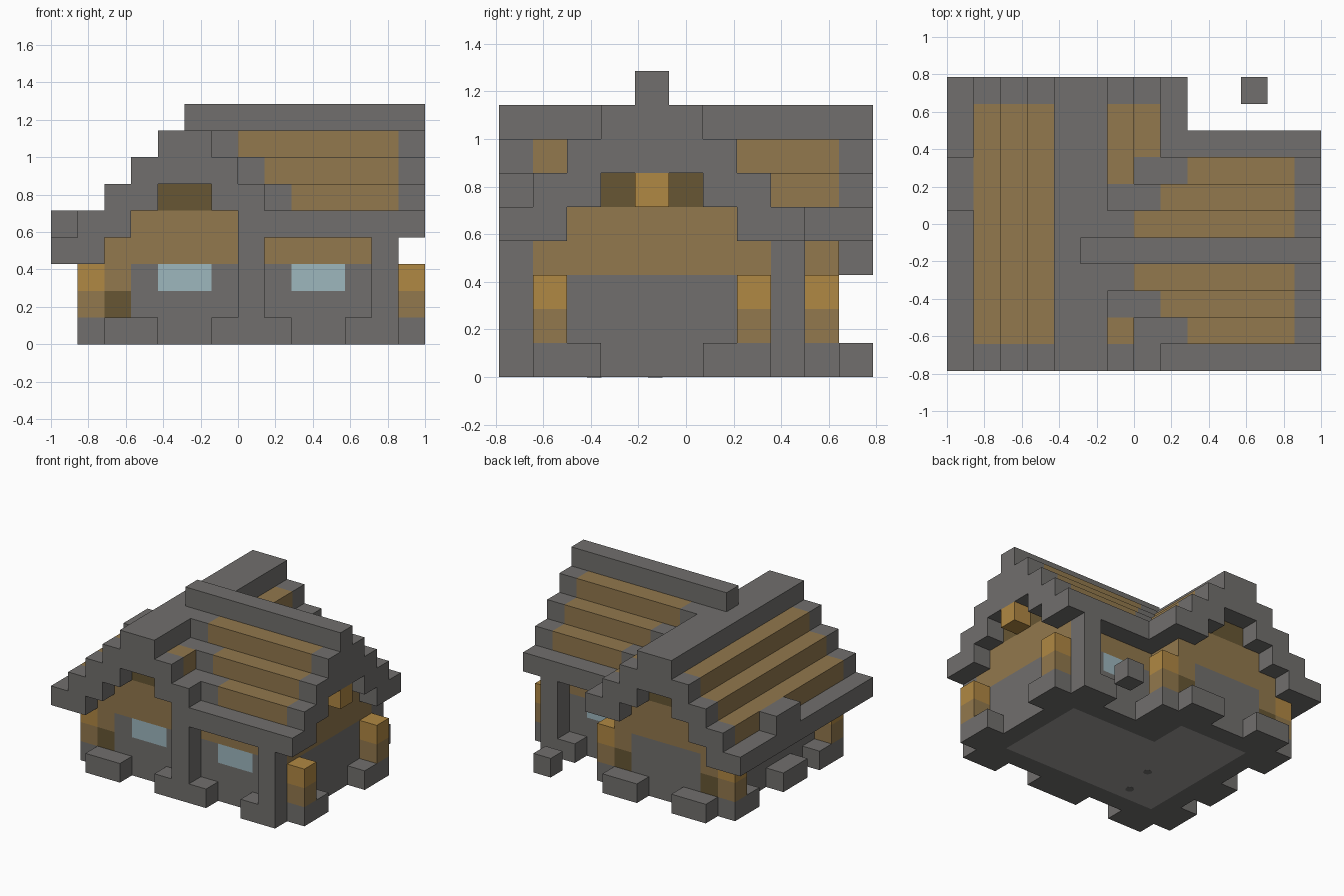
import bpy, bmesh
from mathutils import Vector

if "Cube" in bpy.data.objects:
    bpy.data.objects.remove(bpy.data.objects["Cube"])

U = 1 / 7                              # side of one block
ORIGIN = Vector((-7 * U, -5.5 * U, 0))


def material(name, *rgb):
    lin = [((c / 255 + 0.055) / 1.055) ** 2.4 for c in rgb] + [1]
    m = bpy.data.materials.new(name)
    m.use_nodes = True
    m.diffuse_color = lin
    m.node_tree.nodes["Principled BSDF"].inputs["Base Color"].default_value = lin
    return m


MATS = {
    "stone": material("stone_grey", 113, 111, 109),
    "wood": material("wood_brown", 146, 120, 77),
    "dark": material("dark_wood", 103, 86, 51),
    "gold": material("golden_wood", 176, 136, 67),
    "glass": material("window_blue", 157, 183, 190),
    "floor": material("floor_grey", 160, 158, 156),
}
NAMES = list(MATS)
cells = {}


def fill(part, colour, xs, ys, zs):
    """Fill a block range; each axis is one index or an inclusive pair."""
    spans = [range(a[0], a[1] + 1) if isinstance(a, tuple) else (a,) for a in (xs, ys, zs)]
    for i in spans[0]:
        for j in spans[1]:
            for k in spans[2]:
                cells[i, j, k] = (part, colour)


# Two crossing wings: stone below, wood above, narrowing into the gables
for k in range(6):
    inset = max(0, k - 3)
    colour = "stone" if k < 3 else "wood"
    fill("walls", colour, (2 + inset, 7 - inset), (1, 9), k)
    fill("walls", colour, (7, 12), (1 + inset, 7 - inset), k)

# Ground floor seen from below
fill("floor", "floor", (3, 6), (2, 8), 0)
fill("floor", "floor", (3, 11), (2, 6), 0)

# Timber corners and gable peaks
for i, j in ((2, 1), (2, 9), (7, 9)):
    fill("walls", "dark", i, j, 1)
    fill("walls", "wood", i, j, 2)
for j in (1, 9):
    fill("walls", "dark", (4, 5), j, 5)
fill("walls", "dark", 12, (3, 5), 5)

# Windows
fill("windows", "glass", (4, 5), 1, 2)
for j in (1, 7):
    fill("windows", "glass", (9, 10), j, 2)

# Roof of the long wing, running front to back
for i, top in enumerate((3, 4, 5, 6, 7, 7, 6, 5, 4)):
    low = 3 if i < 2 else max(4, top - 1)
    fill("main_roof", "stone", i, (0, 10), (low, top))
    if 1 <= i <= 3:
        fill("main_roof", "wood", i, (1, 9), top)
fill("main_roof", "wood", 6, 1, 6)
fill("main_roof", "wood", 6, (7, 9), 6)
fill("main_roof", "wood", 7, (8, 9), 5)
fill("eave_block", "stone", 0, (6, 7), 4)

# Roof of the side wing, with stone valley, verge and ridge
for j in range(9):
    top = 8 - abs(j - 4)
    fill("side_roof", "stone", (13 - top, 13), j, (max(4, top - 1), top))
    if j not in (0, 4, 8):
        fill("side_roof", "wood", (14 - top, 12), j, top)
fill("side_roof", "stone", (7, 13), 4, 6)
fill("ridge_beam", "gold", (12, 13), 4, 5)

# Corner posts with golden caps
for i, j in ((13, 1), (13, 7), (1, 1), (1, 9), (8, 9)):
    fill("corner_posts", "wood", i, j, 1)
    fill("corner_posts", "gold", i, j, 2)

# Foundation stones around the base
for xs, ys in (((2, 3), 0), ((6, 8), 0), ((11, 12), 0),
               ((2, 3), 10), ((6, 7), 10), ((11, 12), 8),
               (13, (1, 2)), (13, (6, 7)),
               (1, (1, 2)), (1, (4, 5)), (1, (8, 9)), (8, (8, 9))):
    fill("foundation_stones", "stone", xs, ys, 0)
fill("loose_stone", "stone", 11, 10, 0)

# Stone pillars carrying the eaves
for i, j in ((7, 0), (12, 0), (12, 8)):
    fill("pillars", "stone", i, j, (0, 3))


def build(part):
    """Turn a part's exposed block sides into one clean flat-faced mesh."""
    bm = bmesh.new()
    for cell, (owner, colour) in cells.items():
        if owner != part:
            continue
        for axis in range(3):
            for side in (0, 1):
                near = list(cell)
                near[axis] += 2 * side - 1
                if tuple(near) in cells:
                    continue
                loop = []
                for a, b in ((0, 0), (1, 0), (1, 1), (0, 1)):
                    p = Vector(cell)
                    p[axis] += side
                    p[(axis + 1) % 3] += a
                    p[(axis + 2) % 3] += b
                    loop.append(bm.verts.new(ORIGIN + p * U))
                face = bm.faces.new(loop if side else loop[::-1])
                face.material_index = NAMES.index(colour)
    bmesh.ops.remove_doubles(bm, verts=bm.verts, dist=0.001)
    bmesh.ops.dissolve_limit(bm, angle_limit=0.01, verts=bm.verts, edges=bm.edges,
                             delimit={"MATERIAL", "NORMAL"})
    mesh = bpy.data.meshes.new(part)
    bm.to_mesh(mesh)
    bm.free()
    for m in MATS.values():
        mesh.materials.append(m)
    bpy.context.collection.objects.link(bpy.data.objects.new(part, mesh))


for part in dict.fromkeys(owner for owner, _ in cells.values()):
    build(part)

# Two small spots under the floor
for n, (x, y) in enumerate(((5.4, 4.6), (5, 2.8))):
    bpy.ops.mesh.primitive_cylinder_add(vertices=16, radius=0.03, depth=0.002,
                                        location=ORIGIN + Vector((x, y, 0)) * U)
    spot = bpy.context.object
    spot.name = f"floor_spot_{n + 1}"
    spot.data.materials.append(MATS["stone"])
